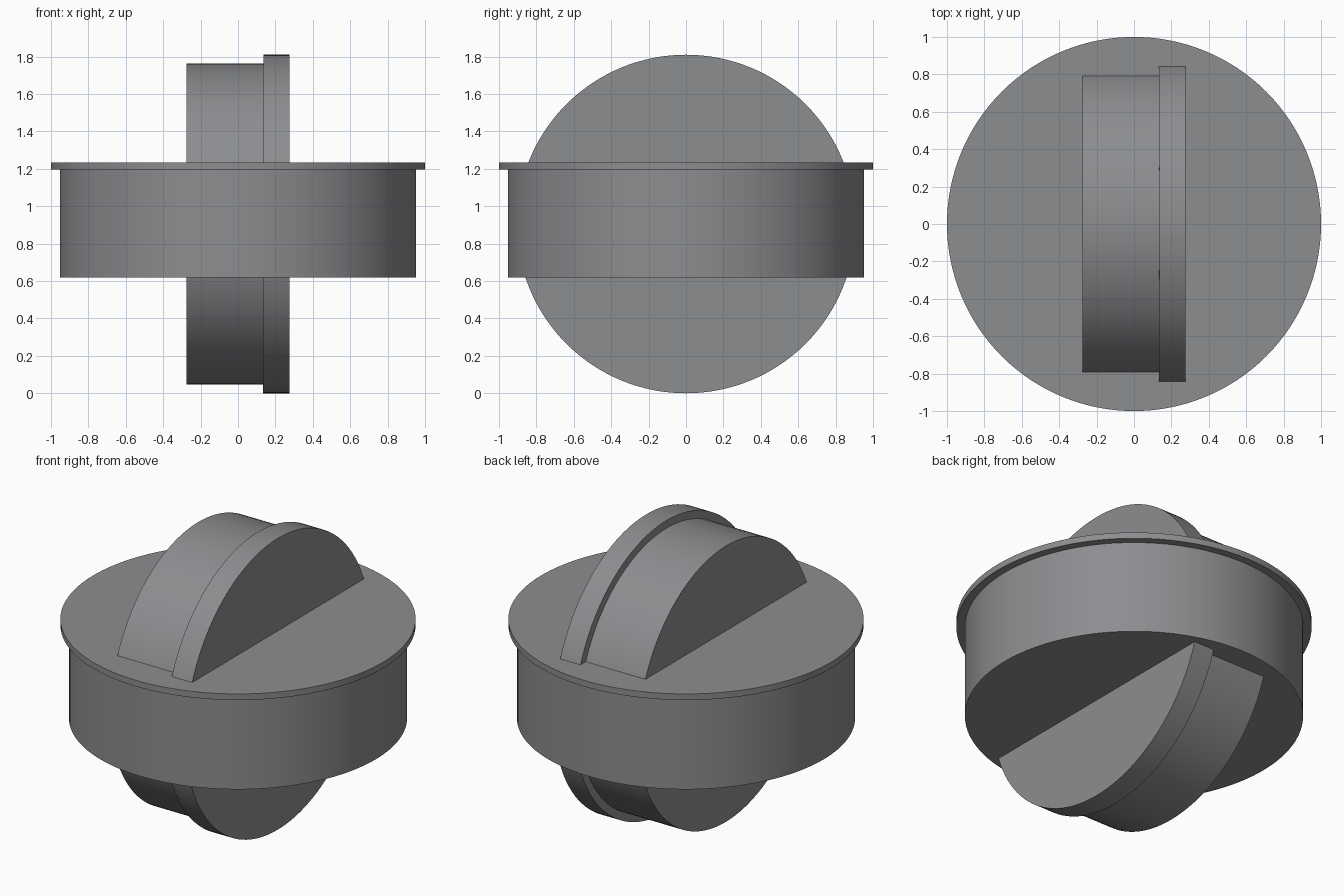
import bpy, bmesh, math

if "Cube" in bpy.data.objects:
    bpy.data.objects.remove(bpy.data.objects["Cube"])

SEGMENTS = 128

# Dark grey for both parts
dark_grey = bpy.data.materials.new("dark_grey")
dark_grey.diffuse_color = (0.265, 0.268, 0.28, 1)
dark_grey.use_nodes = True
dark_grey.node_tree.nodes["Principled BSDF"].inputs["Base Color"].default_value = dark_grey.diffuse_color


def lathe(name, profile, location, rotation=(0, 0, 0)):
    """Closed solid turned around local z from (radius, height) points."""
    bm = bmesh.new()
    rings = []
    for r, h in profile:
        rings.append([bm.verts.new((r * math.cos(2 * math.pi * i / SEGMENTS),
                                    r * math.sin(2 * math.pi * i / SEGMENTS), h))
                      for i in range(SEGMENTS)])
    for a, b in zip(rings, rings[1:]):
        for i in range(SEGMENTS):
            j = (i + 1) % SEGMENTS
            bm.faces.new((a[i], a[j], b[j], b[i]))
    bm.faces.new(rings[0][::-1])
    bm.faces.new(rings[-1])
    bmesh.ops.recalc_face_normals(bm, faces=bm.faces)
    mesh = bpy.data.meshes.new(name)
    bm.to_mesh(mesh)
    bm.free()
    mesh.materials.append(dark_grey)
    obj = bpy.data.objects.new(name, mesh)
    bpy.context.collection.objects.link(obj)
    obj.location = location
    obj.rotation_euler = rotation
    bpy.ops.object.select_all(action='DESELECT')
    obj.select_set(True)
    bpy.context.view_layer.objects.active = obj
    bpy.ops.object.shade_smooth_by_angle(angle=math.radians(30))
    return obj


# Horizontal drum with a thin lip around its top
lathe("flanged_drum",
      [(0.952, 0.62), (0.952, 1.197), (1.0, 1.197), (1.0, 1.235)],
      (0, 0, 0))

# Upright wheel through the drum, axle along x, flange on the +x side
lathe("flanged_wheel",
      [(0.857, -0.275), (0.857, 0.135), (0.905, 0.135), (0.905, 0.275)],
      (0, 0, 0.905), (0, math.pi / 2, 0))
